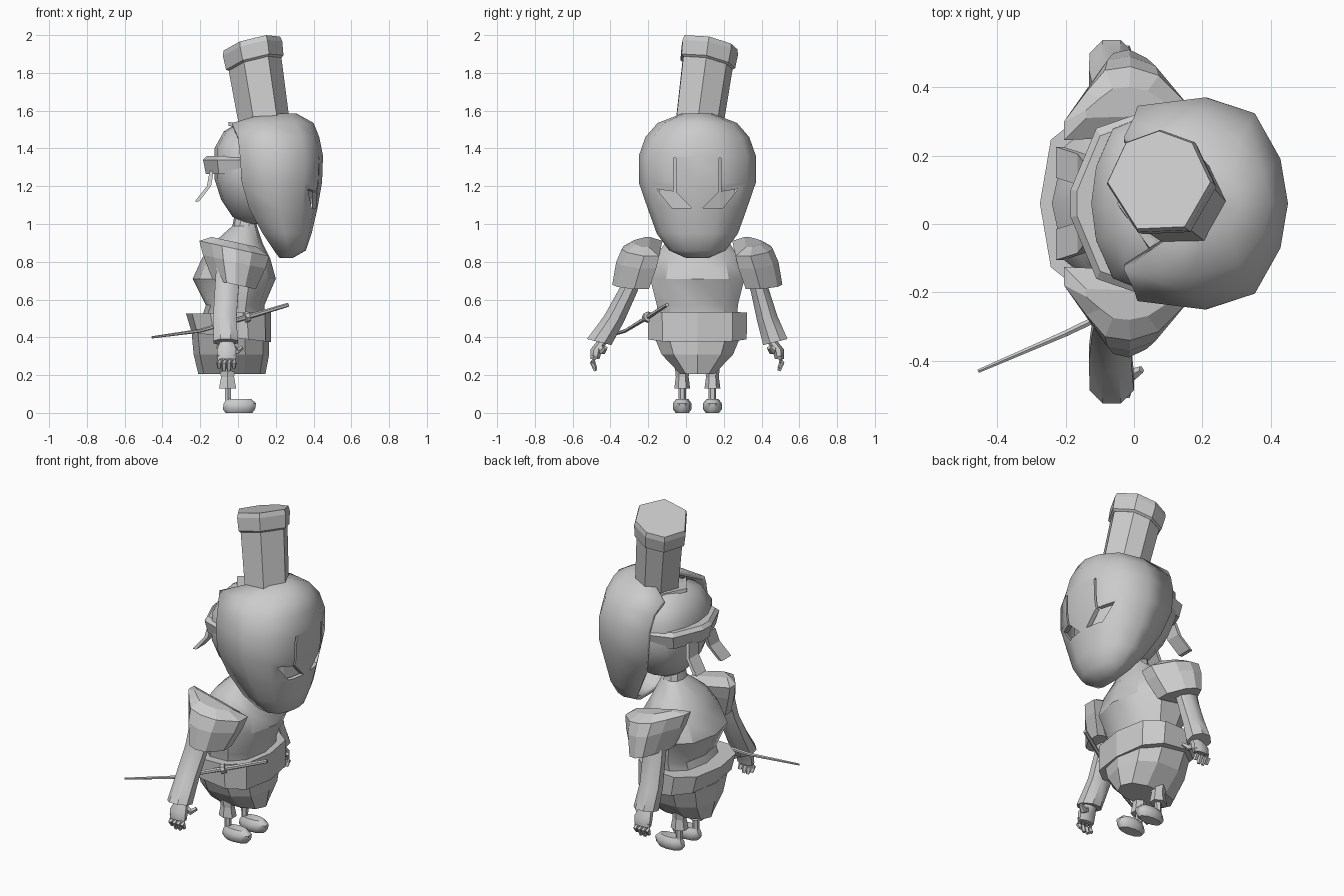
import bpy, bmesh, math
from mathutils import Vector

if "Cube" in bpy.data.objects:
    bpy.data.objects.remove(bpy.data.objects["Cube"])

CY = 0.06  # symmetry plane of the figure (it faces +x)


def finish(bm, name, smooth=None, thick=0):
    bmesh.ops.recalc_face_normals(bm, faces=bm.faces)
    me = bpy.data.meshes.new(name)
    bm.to_mesh(me)
    bm.free()
    ob = bpy.data.objects.new(name, me)
    bpy.context.collection.objects.link(ob)
    bpy.context.view_layer.objects.active = ob
    bpy.ops.object.select_all(action='DESELECT')
    ob.select_set(True)
    if thick:
        m = ob.modifiers.new('thickness', 'SOLIDIFY')
        m.thickness = thick
        m.offset = -1
    if smooth:
        bpy.ops.object.shade_smooth_by_angle(angle=math.radians(smooth))
    return ob


def loft(name, rings, closed=True, caps=(True, True), smooth=None, thick=0):
    bm = bmesh.new()
    vs = [[bm.verts.new(p) for p in r] for r in rings]
    n = len(vs[0])
    for a, b in zip(vs, vs[1:]):
        for i in range(n if closed else n - 1):
            j = (i + 1) % n
            bm.faces.new((a[i], a[j], b[j], b[i]))
    if caps[0]:
        bm.faces.new(vs[0])
    if caps[1]:
        bm.faces.new(vs[-1])
    return finish(bm, name, smooth, thick)


def ring(x, y, z, rx, ry, n=8, sx=0, sy=0, ph=0.5, p=1):
    """Horizontal polygon ring; sx, sy slope it along x, y; p < 1 makes it boxier."""
    out = []
    for i in range(n):
        a = 2 * math.pi * (i + ph) / n
        c, s = math.cos(a), math.sin(a)
        dx, dy = rx * math.copysign(abs(c) ** p, c), ry * math.copysign(abs(s) ** p, s)
        out.append(Vector((x + dx, y + dy, z + sx * dx + sy * dy)))
    return out


def span(z, x0, x1, hy, sx=0, p=.85, n=10):
    return ring((x0 + x1) / 2, CY, z, (x1 - x0) / 2, hy / .96, n, sx, ph=0, p=p)


def tube(name, pts, radii, n=6):
    rings = []
    for i, p in enumerate(pts):
        d = Vector(pts[min(i + 1, len(pts) - 1)]) - Vector(pts[max(i - 1, 0)])
        q = d.to_track_quat('Z', 'X')
        rings.append([Vector(p) + q @ Vector((radii[i] * math.cos(a), radii[i] * math.sin(a), 0))
                      for a in (2 * math.pi * k / n for k in range(n))])
    return loft(name, rings)


# face mask: open-backed shell, rows of z, back x, front x, half width
half = [(0, -.92), (.45, -1), (.78, -.85), (.95, -.42), (1, 0)]
prof = half + [(u, -v) for u, v in half[-2::-1]]
rows = [(1.585, .14, .31, .08), (1.535, -.03, .40, .21), (1.46, 0, .43, .275), (1.36, .01, .45, .31),
        (1.22, .02, .445, .31), (1.08, .06, .42, .262), (.95, .13, .39, .215), (.86, .19, .36, .15),
        (.82, .22, .29, .06)]
mask = loft('face_mask', [[Vector((xb + (xf - xb) * u, CY + w * v, z)) for u, v in prof]
                          for z, xb, xf, w in rows], closed=False, smooth=60, thick=.025)

# eye openings cut through the mask, closed by a socket plate behind
for s in (-1, 1):
    for shape in ([(.126, 1.17), (.114, 1.17), (.114, 1.35), (.126, 1.35)],
                  [(.215, 1.185), (.115, 1.17), (.03, 1.085), (.135, 1.085)]):
        cut = loft('eye_cutter', [[Vector((x, CY + s * d, z)) for d, z in shape] for x in (.32, .5)])
        cut.hide_render = True
        m = mask.modifiers.new('eye', 'BOOLEAN')
        m.operation = 'DIFFERENCE'
        m.solver = 'EXACT'
        m.object = cut
        bpy.context.view_layer.objects.active = mask
        for mod in list(mask.modifiers):
            if mod.type in {'SOLIDIFY', 'BOOLEAN'}:
                bpy.ops.object.modifier_apply(modifier=mod.name)
        bpy.data.objects.remove(cut)
    loft('eye_socket', [[Vector((.305, CY + s * .2, z)), Vector((.35, CY + s * .12, z)),
                         Vector((xi, CY + s * .004, z))] for z, xi in ((1.07, .385), (1.36, .41))],
         closed=False, caps=(False, False))

# head behind the mask: boxy rear, rows of z, back x, half width
loft('head', [[Vector((.16 - (.16 - xb) * u, CY + w * v, z)) for u, v in prof] for z, xb, w in
              ((1.53, -.01, .1), (1.49, -.075, .2), (1.4, -.125, .255), (1.24, -.125, .26),
               (1.13, -.09, .22), (1.04, -.03, .14), (1.0, .02, .06))], smooth=45)

# small crest at the top rim of the mask
loft('mask_crest', [[Vector((.06, CY - w, z)), Vector((.06, CY + w, z)), Vector((-.05, CY, z + e))]
                    for z, w, e in ((1.5, .16, .02), (1.525, .15, .015))])

# headband and its two hanging tails
bx = [(.02, -.265), (-.11, -.22), (-.185, -.04), (-.185, .04), (-.11, .22), (.02, .265)]
loft('headband', [[Vector((x * k, CY + y * k, z)) for x, y in bx]
                  for k, z in ((.9, 1.36), (1, 1.34), (.92, 1.265))])
for s in (-1, 1):
    loft('headband_tail', [[Vector((x + e, CY + s * (d + g), z)) for e, g in
                            ((0, -.045), (0, .045), (.022, .045), (.022, -.045))]
                           for x, z, d in ((-.15, 1.28, .08), (-.165, 1.2, .1), (-.228, 1.12, .12))])

# leaning tall hat with a wider cap
base, top = Vector((.145, CY, 1.5)), Vector((.073, .122, 1.955))
angles = (180, 130, 90, 50, 0, -60, -115)


def hat_ring(t, r):
    c = base.lerp(top, t)
    return [c + Vector((r * math.cos(a), r * math.sin(a), r * (.25 * math.cos(a) - .2 * math.sin(a))))
            for a in map(math.radians, angles)]


loft('hat_column', [hat_ring(0, .13), hat_ring(.8, .14)])
loft('hat_cap', [hat_ring(.76, .14), hat_ring(.78, .152), hat_ring(.94, .157), hat_ring(1, .15)])

# torso, belt and pointed-bottom lower garment
loft('torso', [span(*r) for r in ((1.04, -.02, .09, .06), (.99, -.03, .1, .07), (.9, -.13, .13, .17),
                                  (.82, -.19, .17, .225), (.71, -.24, .2, .25), (.57, -.17, .14, .215),
                                  (.48, -.2, .14, .21))], smooth=35)
loft('belt', [span(*r, p=.72) for r in ((.53, -.2, .13, .2, .02), (.53, -.275, .175, .262, .02),
                                        (.4, -.245, .175, .26, -.12), (.4, -.2, .13, .2, -.12))])
loft('lower_garment', [span(*r) for r in ((.42, -.245, .165, .235), (.31, -.235, .165, .19),
                                          (.205, -.21, .145, .09))])

# plan shape of a shoulder pad: straight inner side, rounded outer side
pad = [(-1, 0), (-1, .25), (-.65, .65), (-.35, .95), (.05, 1), (.5, .88), (1, .45), (1, .08)]

for s in (-1, 1):
    # legs, cuffs and shoes
    y = CY + s * .08
    loft('leg', [ring(-.06, y, .25, .05, .04, 6), ring(-.055, y, .19, .04, .034, 6),
                 ring(-.055, y, .13, .052, .042, 6)])
    loft('ankle', [ring(-.053, y, .15, .02, .02, 6), ring(-.053, y, .05, .018, .02, 6)])
    loft('shoe', [ring(.005, y, 0, .075, .035, 10), ring(.005, y, .02, .09, .05, 10),
                  ring(.01, y, .05, .09, .05, 10), ring(.005, y, .073, .07, .032, 10)], smooth=45)

    # shoulder pad, sloping down toward the front
    loft('shoulder_pad', [[Vector((-.02 + xh * u, CY + s * (d0 + (d1 - d0) * v), z - .22 * xh * u))
                           for u, v in pad] for z, xh, d0, d1 in
                          ((.905, .12, .25, .34), (.87, .185, .185, .4), (.80, .165, .2, .43),
                           (.68, .115, .24, .45))])

    # sleeve: the +y arm hangs more upright
    ds = (.33, .365, .44, .52) if s < 0 else (.30, .33, .37, .413)
    loft('sleeve', [ring(x, CY + s * d, z, r, r2, 8, sy=s * .25) for d, (x, z, r, r2) in
                    zip(ds, ((-.05, .78, .07, .06), (-.06, .65, .068, .05),
                             (-.07, .5, .067, .058), (-.065, .375, .07, .07)))], smooth=40)

    # hand with fingers and thumb
    w = ds[-1]
    P = lambda x, d, z: (x, CY + s * (w + d), z)
    loft('palm', [ring(*P(-.06, d, z), rx, ry, 8) for d, z, rx, ry in
                  ((-.02, .41, .035, .03), (-.015, .375, .04, .032), (.015, .335, .055, .034),
                   (.022, .285, .052, .026))], smooth=40)
    for i in range(4):
        x = -.1 + i * .026
        k = .015 * (i in (0, 3))
        tube('finger', [P(x, .022, .30), P(x, .035, .265), P(x, .02, .222 + k)], (.017, .016, .01), 5)
    tube('thumb', [P(-.04, -.005, .35), P(-.005, -.02, .325), P(.022, -.035, .345)], (.022, .018, .011), 5)

# sheathed sword at the hip with its round guard
tube('sword', [(-.455, -.43, .4), (-.2, -.32, .435), (.04, -.205, .505), (.265, -.1, .572)],
     (.006, .01, .013, .011), 6)
g, d = Vector((.045, -.203, .507)), Vector((.225, .105, .067)).normalized()
tube('sword_guard', [g - d * .012, g + d * .012], (.028, .028), 8)
